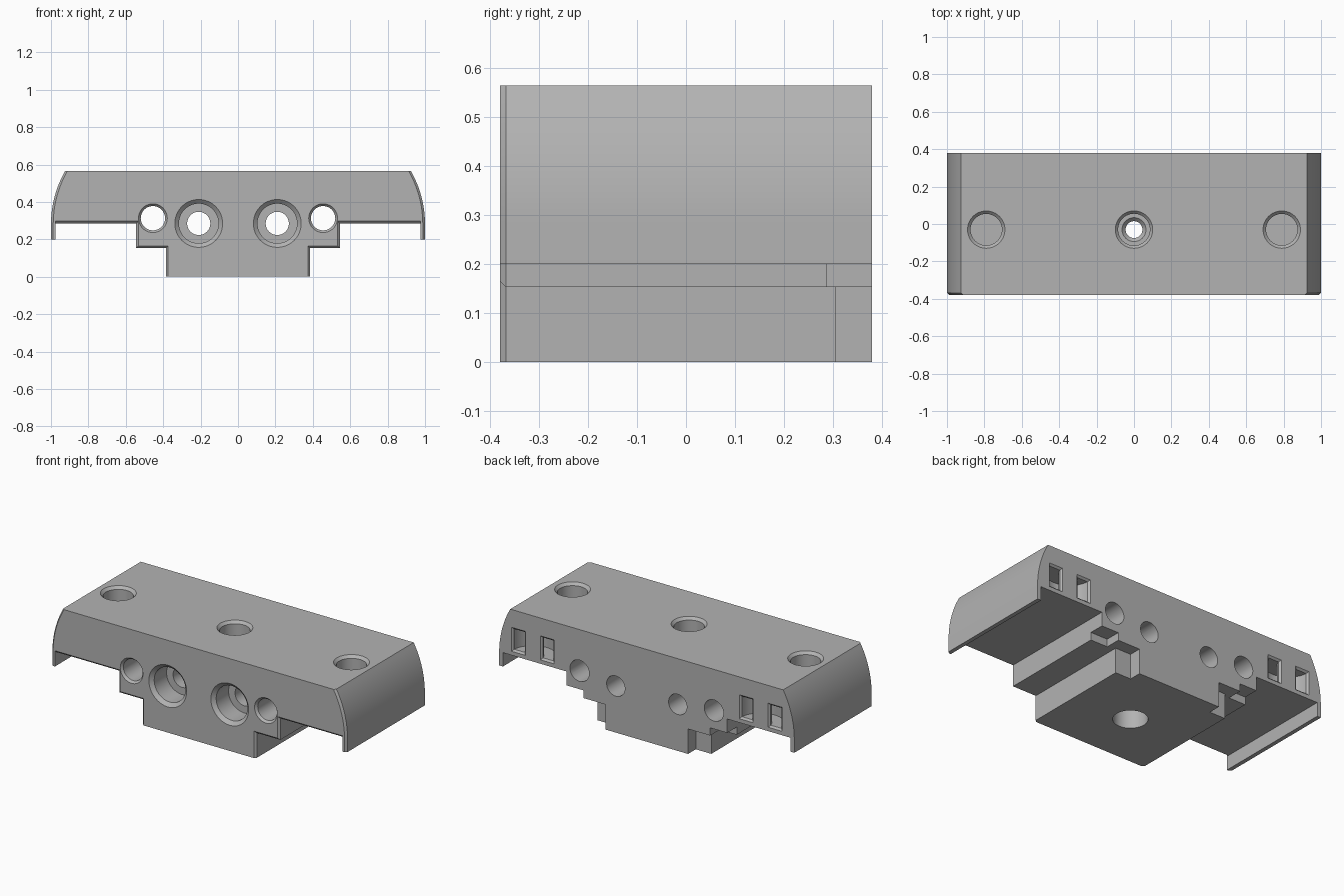
import bpy
import bmesh
from math import sin, cos, pi, radians

old = bpy.data.objects.get("Cube")
if old:
    bpy.data.objects.remove(old, do_unlink=True)

grey = bpy.data.materials.new("plain grey")
grey.use_nodes = True
colour = (0.45, 0.45, 0.45, 1)
grey.diffuse_color = colour
grey.node_tree.nodes["Principled BSDF"].inputs["Base Color"].default_value = colour

HALF, TOP = 0.38, 0.565


def loft(name, rings):
    """Closed solid joining rings that have equal point counts."""
    bm = bmesh.new()
    loops = [[bm.verts.new(p) for p in ring] for ring in rings]
    for a, b in zip(loops, loops[1:]):
        for i in range(len(a)):
            j = (i + 1) % len(a)
            bm.faces.new((a[i], a[j], b[j], b[i]))
    bm.faces.new(loops[0])
    bm.faces.new(loops[-1])
    bmesh.ops.recalc_face_normals(bm, faces=bm.faces)
    mesh = bpy.data.meshes.new(name)
    bm.to_mesh(mesh)
    bm.free()
    mesh.materials.append(grey)
    obj = bpy.data.objects.new(name, mesh)
    bpy.context.collection.objects.link(obj)
    return obj


def section(y, d):
    """Outline of the body at depth y, drawn in by d for the front chamfer."""
    half = [(0.385 - d, 0), (0.385 - d, 0.153 + d), (0.545 - d, 0.153 + d),
            (0.545 - d, 0.285 + d), (0.975, 0.285 + d), (0.975, 0.2), (1 - d, 0.2)]
    # bowed side wall, tangent to the vertical lip
    for i in range(13):
        a = radians(29.5) * i / 12
        half.append((1 - d - 0.58 * (1 - cos(a)), 0.28 + (TOP - 0.28) * sin(a) / sin(radians(29.5))))
    return [(x, y, z) for x, z in half] + [(-x, y, z) for x, z in reversed(half)]


body = loft("clamp_body", [section(-HALF, 0.012), section(-HALF + 0.012, 0), section(HALF, 0)])


def cut(cutter):
    mod = body.modifiers.new("cut", "BOOLEAN")
    mod.operation, mod.solver, mod.object = "DIFFERENCE", "EXACT", cutter
    bpy.context.view_layer.objects.active = body
    bpy.ops.object.modifier_apply(modifier=mod.name)
    bpy.data.objects.remove(cutter, do_unlink=True)


def bore(axis, centre, steps, n=48):
    """Turned hole: steps are (position along axis, radius)."""
    def point(t, r, a):
        u, v = centre[0] + r * cos(a), centre[1] + r * sin(a)
        return (u, t, v) if axis == "y" else (u, v, t)
    cut(loft("bore", [[point(t, r, 2 * pi * i / n) for i in range(n)] for t, r in steps]))


def rect(x0, x1, z0, z1, y):
    return [(x0, y, z0), (x1, y, z0), (x1, y, z1), (x0, y, z1)]


def box(x0, x1, z0, z1, y0, y1):
    cut(loft("notch", [rect(x0, x1, z0, z1, y0), rect(x0, x1, z0, z1, y1)]))


for s in (-1, 1):
    # notched back corners of the stepped foot
    box(*sorted((s * 0.28, s * 0.6)), -0.1, 0.153, 0.305, 0.5)
    box(*sorted((s * 0.43, s * 0.6)), 0.1, 0.2, 0.287, 0.5)

    # counterbored rod holes and plain rod holes
    bore("y", (s * 0.21, 0.285), [(-0.4, 0.128), (-HALF, 0.128), (-0.36, 0.106),
                                  (-0.24, 0.106), (-0.24, 0.062), (0.5, 0.062)])
    bore("y", (s * 0.455, 0.313), [(-0.4, 0.077), (-HALF, 0.077), (-0.366, 0.065), (0.5, 0.065)])

    # blind sockets in the top
    bore("z", (s * 0.79, -0.03), [(0.6, 0.1), (TOP, 0.1), (TOP - 0.016, 0.084), (0.43, 0.084)])

    # curved strap channel joining two back windows
    cx, steps = s * 0.772, 24
    rings = []
    for i in range(steps + 1):
        a = pi * i / steps
        rings.append([(cx + r * cos(a), HALF - r * sin(a), z)
                      for r, z in ((0.062, 0.32), (0.134, 0.32), (0.134, 0.445), (0.062, 0.445))])
    for end, ring in ((0, rings[0]), (-1, rings[-1])):
        extra = [(x, y + 0.1, z) for x, y, z in ring]
        rings.insert(0, extra) if end == 0 else rings.append(extra)
    cut(loft("strap_channel", rings))

    # chamfered window mouths
    for side in (-1, 1):
        wx = cx + side * 0.098
        cut(loft("window_mouth", [rect(wx - w, wx + w, 0.3825 - h, 0.3825 + h, y)
                                  for w, h, y in ((0.036, 0.0625, HALF - 0.011),
                                                  (0.047, 0.0735, HALF),
                                                  (0.047, 0.0735, 0.42))]))

# central bolt hole, counterbored from above and below
bore("z", (0, -0.03), [(0.6, 0.1), (TOP, 0.1), (TOP - 0.016, 0.085), (0.4, 0.085), (0.4, 0.064),
                       (0.38, 0.045), (0.12, 0.045), (0.12, 0.096), (-0.1, 0.096)])

# crisp edges with smooth bores and side walls
bpy.ops.object.select_all(action="DESELECT")
body.select_set(True)
bpy.context.view_layer.objects.active = body
bpy.ops.object.shade_smooth_by_angle(angle=radians(25))
